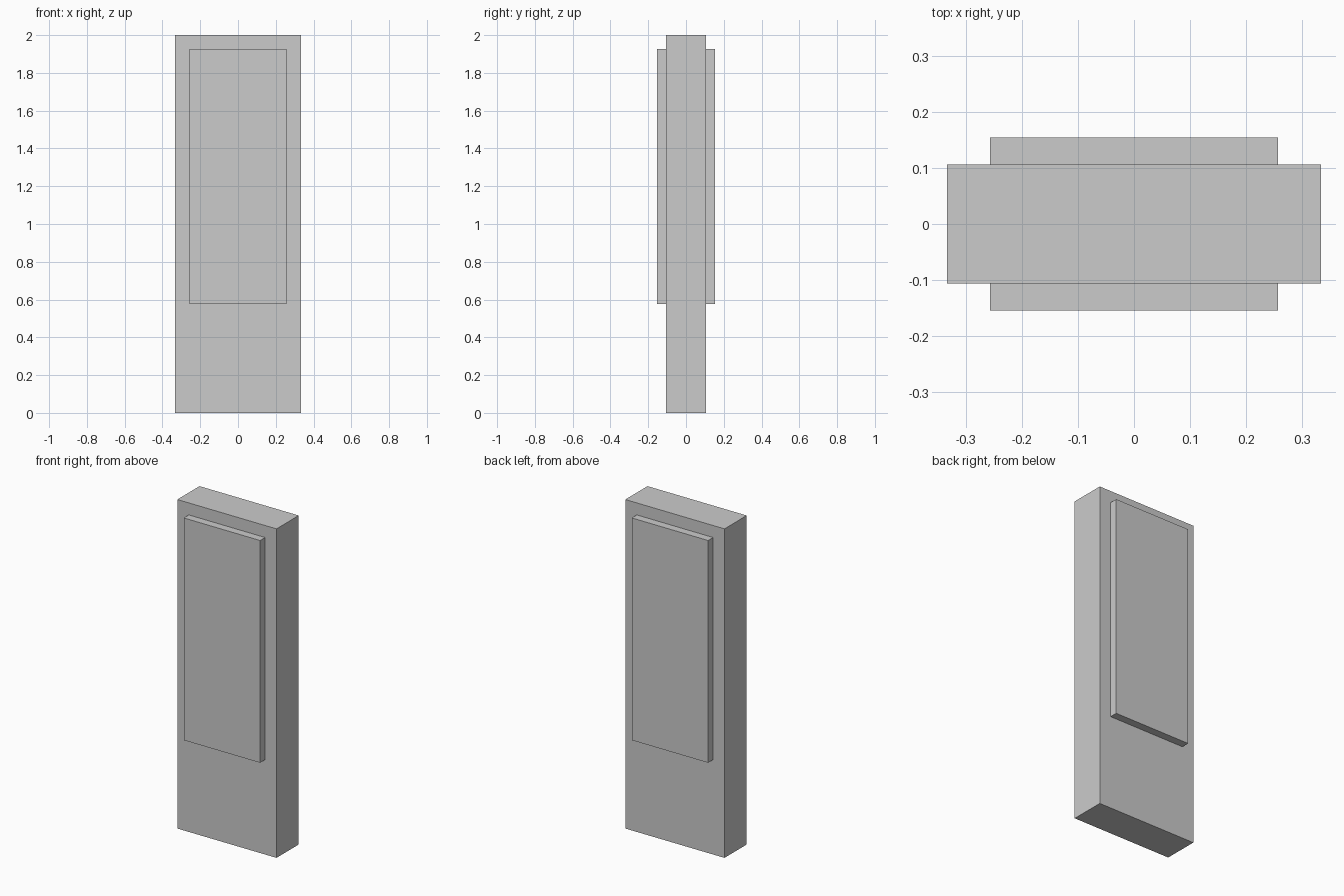
import bpy

if "Cube" in bpy.data.objects:
    bpy.data.objects.remove(bpy.data.objects["Cube"])


def box(name, size, center):
    bpy.ops.mesh.primitive_cube_add(size=1, location=center)
    ob = bpy.context.object
    ob.name = name
    ob.scale = size
    bpy.ops.object.transform_apply(location=True, rotation=False, scale=True)
    return ob


# Upright slab
HALF_DEPTH = 0.1065
box("slab", (0.667, 2 * HALF_DEPTH, 2.0), (0, 0, 1.0))

# Raised display panels on the front and back faces
PANEL_DEPTH = 0.048
Z_LOW, Z_HIGH = 0.576, 1.927
for name, side in (("front_panel", -1), ("back_panel", 1)):
    box(name, (0.513, PANEL_DEPTH, Z_HIGH - Z_LOW),
        (0, side * (HALF_DEPTH + PANEL_DEPTH / 2), (Z_LOW + Z_HIGH) / 2))
